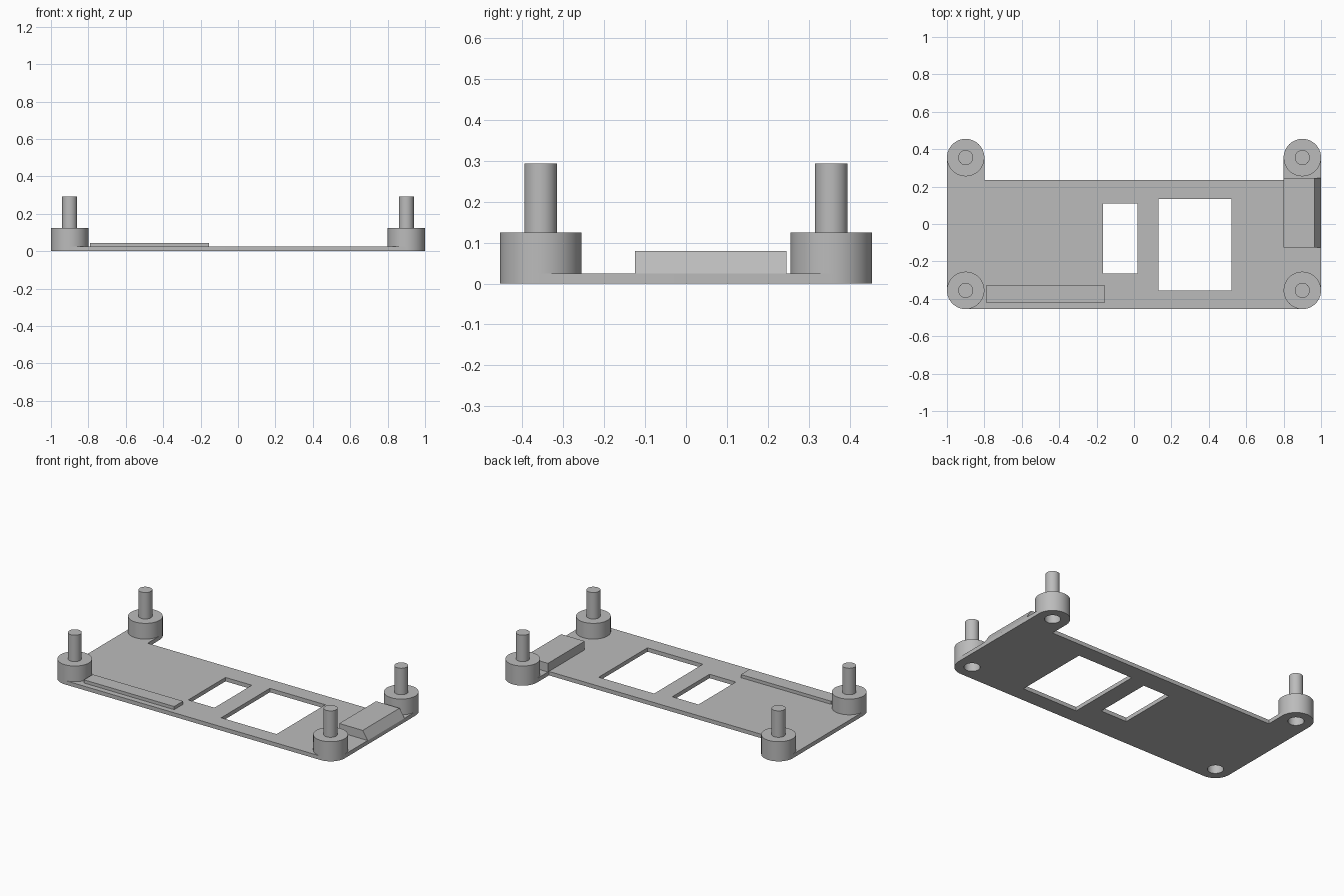
import bpy, bmesh, math

if "Cube" in bpy.data.objects:
    bpy.data.objects.remove(bpy.data.objects["Cube"])

SEG = 64                      # sides of every round part
T = 0.025                     # plate thickness
PX, PY, R = 0.90, 0.355, 0.10 # post positions and radius
BORE = 0.046

grey = bpy.data.materials.new("grey plastic")
grey.diffuse_color = (0.5, 0.5, 0.5, 1)
grey.use_nodes = True
grey.node_tree.nodes["Principled BSDF"].inputs["Base Color"].default_value = grey.diffuse_color


def arc(cx, cy, r, a0, a1):
    n = round(abs(a1 - a0) / 360 * SEG)
    angles = [math.radians(a0 + (a1 - a0) * i / n) for i in range(n + 1)]
    return [(cx + r * math.cos(a), cy + r * math.sin(a)) for a in angles]


def rect(x0, x1, y0, y1):
    return [(x0, y0), (x1, y0), (x1, y1), (x0, y1)]


def finish(name, bm, smooth=False):
    bmesh.ops.recalc_face_normals(bm, faces=bm.faces)
    me = bpy.data.meshes.new(name)
    bm.to_mesh(me)
    bm.free()
    me.materials.append(grey)
    ob = bpy.data.objects.new(name, me)
    bpy.context.collection.objects.link(ob)
    if smooth:
        bpy.ops.object.select_all(action='DESELECT')
        ob.select_set(True)
        bpy.context.view_layer.objects.active = ob
        bpy.ops.object.shade_smooth_by_angle(angle=math.radians(30))
    return ob


def prism(name, loops, z0, z1, smooth=False):
    """Upright extrusion of an outline; further loops become holes."""
    bm = bmesh.new()
    edges = []
    for pts in loops:
        vs = [bm.verts.new((x, y, z0)) for x, y in pts]
        edges += [bm.edges.new((vs[i - 1], vs[i])) for i in range(len(vs))]
    bmesh.ops.triangle_fill(bm, edges=edges, use_beauty=True)
    ext = bmesh.ops.extrude_face_region(bm, geom=bm.faces[:], use_keep_orig=True)
    top = [g for g in ext["geom"] if isinstance(g, bmesh.types.BMVert)]
    bmesh.ops.translate(bm, verts=top, vec=(0, 0, z1 - z0))
    bmesh.ops.dissolve_limit(bm, angle_limit=0.001, verts=bm.verts[:], edges=bm.edges[:])
    return finish(name, bm, smooth)


# Base plate: rounded corners, two rear ears, two windows, four bores
outline = (arc(-PX, -PY, R, 180, 270) + arc(PX, -PY, R, 270, 360)
           + arc(PX, PY, R, 0, 180) + [(PX - R, 0.235), (R - PX, 0.235)]
           + arc(-PX, PY, R, 0, 180))
windows = [rect(-0.165, 0.02, -0.265, 0.11), rect(0.13, 0.52, -0.355, 0.135)]
posts = [(sx * PX, sy * PY) for sx in (-1, 1) for sy in (-1, 1)]
bores = [arc(x, y, BORE, 0, 360)[:-1] for x, y in posts]
prism("base_plate", [outline] + windows + bores, 0, T, True)

# Corner posts: wide collar, thin pin, blind bore from below
profile = [(0, 0.11), (BORE, 0.11), (BORE, T), (R, T), (R, 0.125),
           (0.04, 0.125), (0.04, 0.293), (0, 0.293)]
for i, (x, y) in enumerate(posts):
    bm = bmesh.new()
    vs = [bm.verts.new((r, 0, z)) for r, z in profile]
    es = [bm.edges.new(p) for p in zip(vs, vs[1:])]
    bmesh.ops.spin(bm, geom=vs + es, cent=(0, 0, 0), axis=(0, 0, 1),
                   angle=math.tau, steps=SEG, use_duplicate=False)
    bmesh.ops.remove_doubles(bm, verts=bm.verts[:], dist=1e-5)
    # the underside of the collar rests on the plate
    under = [f for f in bm.faces if all(abs(v.co.z - T) < 1e-4 for v in f.verts)]
    bmesh.ops.delete(bm, geom=under, context='FACES')
    bmesh.ops.translate(bm, verts=bm.verts[:], vec=(x, y, 0))
    finish(f"post_{i + 1}", bm, True)

# Low strip near the front edge
prism("front_strip", [rect(-0.79, -0.155, -0.42, -0.33)], T, 0.045)

# End block with a sloped outer face
block = prism("end_block", [rect(0.80, 1.0, -0.125, 0.245)], T, 0.08)
for v in block.data.vertices:
    if v.co.z > 0.05 and v.co.x > 0.9:
        v.co.x = 0.965
